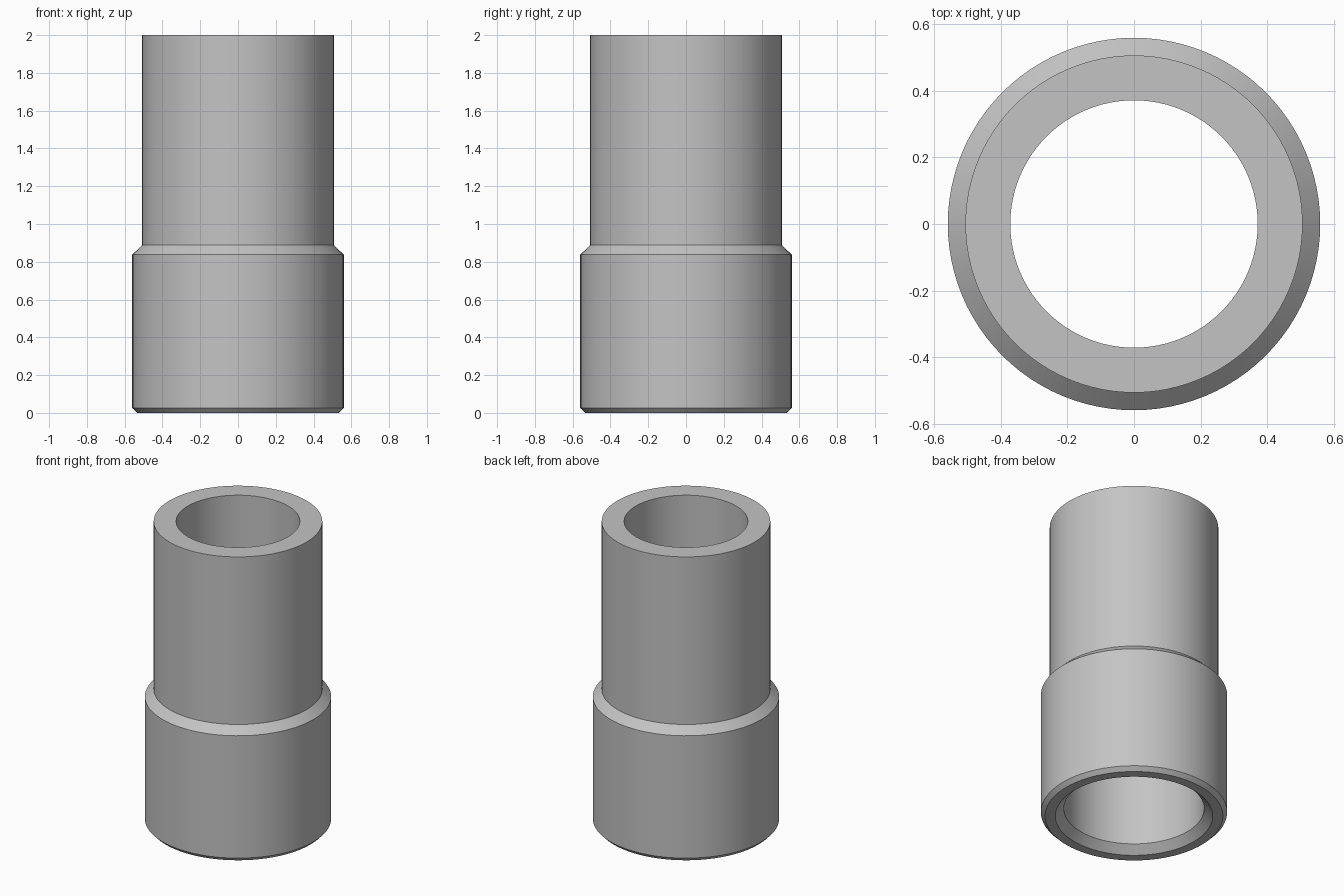
import bpy, bmesh, math

cube = bpy.data.objects.get("Cube")
if cube:
    bpy.data.objects.remove(cube, do_unlink=True)

SEGMENTS = 96

# Matte grey for the whole part
grey = bpy.data.materials.new("matte_grey")
grey.use_nodes = True
colour = (0.55, 0.55, 0.55, 1.0)
grey.diffuse_color = colour
grey.node_tree.nodes["Principled BSDF"].inputs["Base Color"].default_value = colour


def lathe(name, profile, material):
    """Revolve a closed (radius, height) profile around z."""
    bm = bmesh.new()
    rings = []
    for r, z in profile:
        rings.append([bm.verts.new((r * math.cos(a), r * math.sin(a), z))
                      for a in (2 * math.pi * i / SEGMENTS for i in range(SEGMENTS))])
    for k, lower in enumerate(rings):
        upper = rings[(k + 1) % len(rings)]
        for i in range(SEGMENTS):
            j = (i + 1) % SEGMENTS
            bm.faces.new((lower[i], lower[j], upper[j], upper[i]))
    bmesh.ops.recalc_face_normals(bm, faces=bm.faces)
    mesh = bpy.data.meshes.new(name)
    bm.to_mesh(mesh)
    bm.free()
    mesh.materials.append(material)
    obj = bpy.data.objects.new(name, mesh)
    bpy.context.collection.objects.link(obj)
    bpy.ops.object.select_all(action='DESELECT')
    obj.select_set(True)
    bpy.context.view_layer.objects.active = obj
    bpy.ops.object.shade_smooth_by_angle(angle=math.radians(25))
    return obj


# Outside from the bottom up, then the bore from the top down
sleeve_profile = [
    (0.535, 0.0), (0.56, 0.026),      # bottom bevel
    (0.56, 0.838), (0.507, 0.888),    # wide socket and sloped shoulder
    (0.507, 2.0), (0.372, 2.0),       # narrow tube and flat top rim
    (0.372, 0.888), (0.422, 0.838),   # bore and inner shoulder
    (0.422, 0.05), (0.473, 0.0),      # socket bore and lead-in bevel
]
lathe("stepped_sleeve", sleeve_profile, grey)
